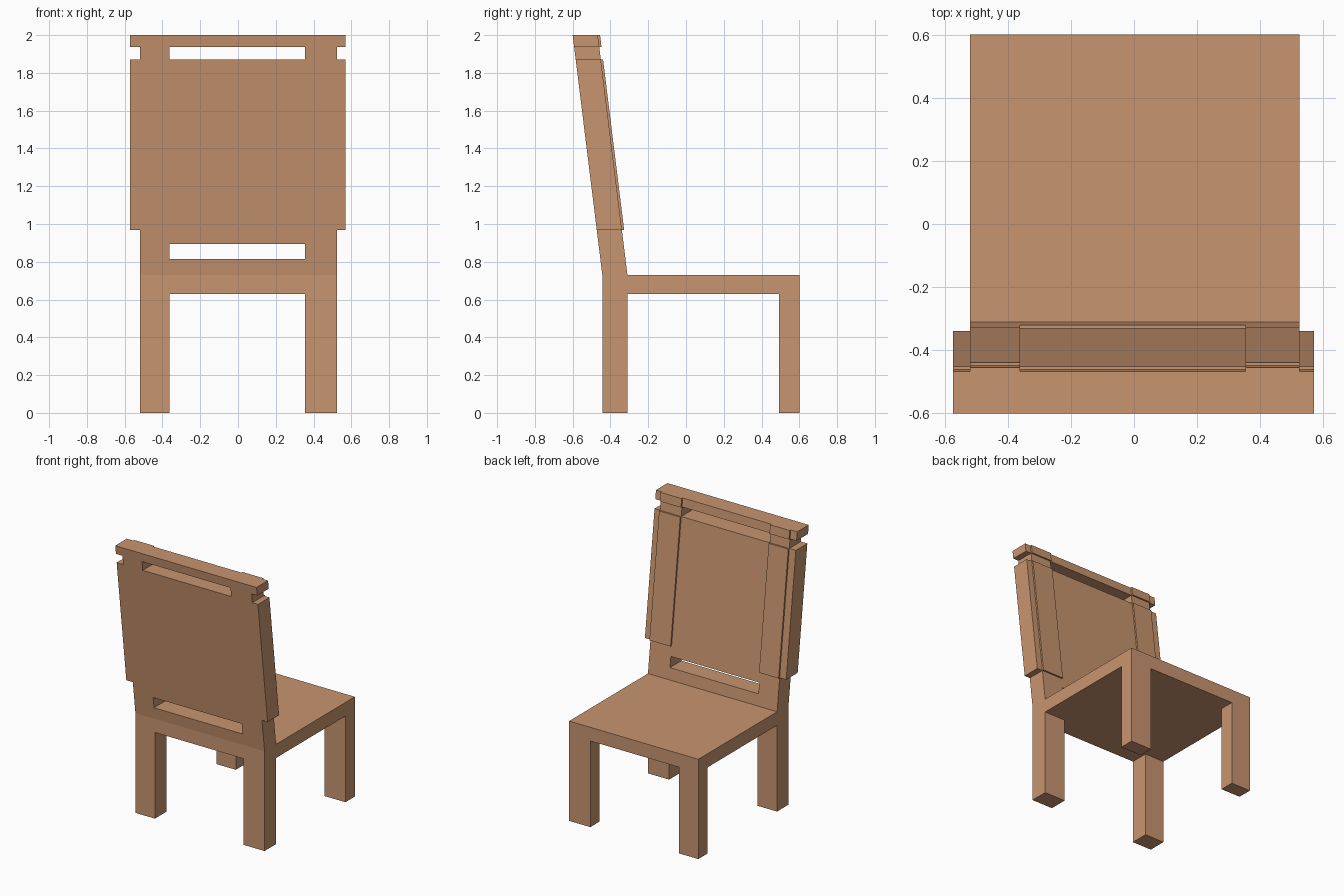
import bpy

if "Cube" in bpy.data.objects:
    bpy.data.objects.remove(bpy.data.objects["Cube"])

SEAT_TOP = 0.73
SLOPE = 0.157 / (2.0 - SEAT_TOP)      # backward lean of the backrest
BACK, FRONT = -0.443, -0.31           # back leg depth range
PAD = 0.012                           # how far the strips stand proud

# x positions: wing edge, post outer, post inner on each side
SIDES = {"left": (-0.573, -0.52, -0.362), "right": (0.57, 0.525, 0.354)}
XL, XR = SIDES["left"], SIDES["right"]

wood = bpy.data.materials.new("wood")
wood.diffuse_color = (0.58, 0.30, 0.16, 1)
wood.use_nodes = True
wood.node_tree.nodes["Principled BSDF"].inputs["Base Color"].default_value = wood.diffuse_color


def box(name, xs, ys, zs, lean=False):
    """Box between ranges; leaning boxes shear backwards above the seat."""
    x0, x1 = sorted(xs)
    verts = []
    for z in zs:
        s = -SLOPE * (z - SEAT_TOP) if lean else 0.0
        verts += [(x0, ys[0] + s, z), (x1, ys[0] + s, z),
                  (x1, ys[1] + s, z), (x0, ys[1] + s, z)]
    faces = [(3, 2, 1, 0), (4, 5, 6, 7)]
    faces += [(i, (i + 1) % 4, (i + 1) % 4 + 4, i + 4) for i in range(4)]
    mesh = bpy.data.meshes.new(name)
    mesh.from_pydata(verts, [], faces)
    mesh.materials.append(wood)
    ob = bpy.data.objects.new(name, mesh)
    bpy.context.collection.objects.link(ob)
    return ob


# Seat
box("seat", (XL[1], XR[1]), (BACK, 0.6), (0.63, SEAT_TOP))

depth = (BACK, FRONT)
for side, (wing, outer, inner) in SIDES.items():
    # Legs and leaning back posts
    box(f"front_leg_{side}", (outer, inner), (0.492, 0.6), (0, 0.63))
    box(f"back_leg_{side}", (outer, inner), depth, (0, 0.63))
    box(f"back_post_{side}", (outer, inner), depth, (SEAT_TOP, 2.0), True)
    # Side wings and proud strips on the panel and the top rail
    for part, zs in (("panel", (0.967, 1.87)), ("top_rail", (1.937, 2.0))):
        box(f"{part}_wing_{side}", (wing, outer), depth, zs, True)
        box(f"{part}_strip_{side}", (outer, inner), (FRONT, FRONT + PAD), zs, True)

# Backrest parts between the posts, leaving two slots
for name, zs in (("lower_rail", (SEAT_TOP, 0.815)),
                 ("back_panel", (0.893, 1.87)),
                 ("top_rail", (1.937, 2.0))):
    box(name, (XL[2], XR[2]), depth, zs, True)
